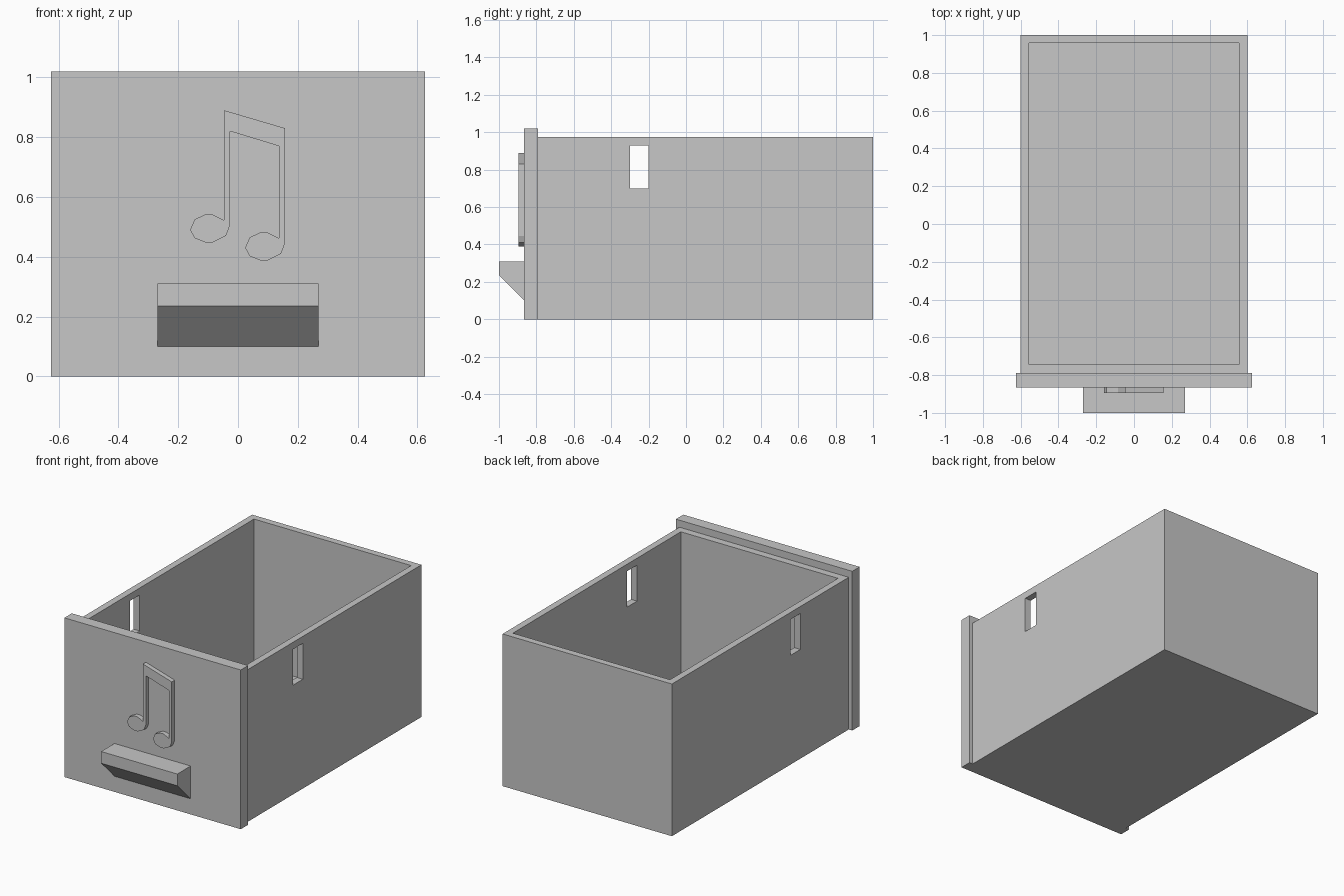
import bpy
import bmesh
from mathutils import Vector

cube = bpy.data.objects.get("Cube")
if cube:
    bpy.data.objects.remove(cube, do_unlink=True)

grey = bpy.data.materials.new("plain_grey")
grey.use_nodes = True
COLOUR = (0.57, 0.57, 0.57, 1)
grey.diffuse_color = COLOUR
grey.node_tree.nodes["Principled BSDF"].inputs["Base Color"].default_value = COLOUR


def prism(name, outline, direction):
    """Extrude a closed outline of 3D points along a direction."""
    bm = bmesh.new()
    face = bm.faces.new([bm.verts.new(p) for p in outline])
    result = bmesh.ops.extrude_face_region(bm, geom=[face], use_keep_orig=True)
    moved = [v for v in result["geom"] if isinstance(v, bmesh.types.BMVert)]
    bmesh.ops.translate(bm, verts=moved, vec=Vector(direction))
    bmesh.ops.recalc_face_normals(bm, faces=bm.faces)
    mesh = bpy.data.meshes.new(name)
    bm.to_mesh(mesh)
    bm.free()
    mesh.materials.append(grey)
    obj = bpy.data.objects.new(name, mesh)
    bpy.context.collection.objects.link(obj)
    return obj


def box(name, x, y, z):
    """Box from a half width and y and z ranges, symmetric about x = 0."""
    outline = [(-x, y[0], z[0]), (x, y[0], z[0]), (x, y[1], z[0]), (-x, y[1], z[0])]
    return prism(name, outline, (0, 0, z[1] - z[0]))


def cut(target, cutter):
    """Subtract the cutter from the target and discard it."""
    mod = target.modifiers.new("cut", "BOOLEAN")
    mod.operation = "DIFFERENCE"
    mod.solver = "EXACT"
    mod.object = cutter
    bpy.context.view_layer.objects.active = target
    bpy.ops.object.modifier_apply(modifier=mod.name)
    bpy.data.objects.remove(cutter, do_unlink=True)


# Open tray with a slot through both side walls
tray = box("drawer_tray", 0.6, (-0.79, 1), (0, 0.975))
cut(tray, box("cavity_cutter", 0.557, (-0.743, 0.957), (0.043, 1.2)))
cut(tray, box("slot_cutter", 0.8, (-0.3, -0.2), (0.70, 0.93)))

# Front panel, slightly wider and taller than the tray
FRONT = -0.865
box("front_panel", 0.625, (FRONT, -0.79), (0, 1.02))

# Wedge-shaped pull handle
handle = [(FRONT, 0.31), (-1, 0.31), (-1, 0.235), (FRONT, 0.1)]
prism("pull_handle", [(-0.27, y, z) for y, z in handle], (0.54, 0, 0))

# Raised beamed-note ornament: two matching heads joined by stems and a beam
head = [(-0.027, 0.505), (-0.04, 0.47), (-0.085, 0.448), (-0.11, 0.448),
        (-0.145, 0.462), (-0.16, 0.49), (-0.145, 0.525), (-0.11, 0.541),
        (-0.085, 0.541), (-0.047, 0.522)]
second_head = [(x + 0.184, z - 0.06) for x, z in head]
note = head + [(-0.047, 0.89), (0.157, 0.83)] + second_head + [(0.137, 0.77), (-0.027, 0.82)]
prism("note_ornament", [(x, FRONT, z) for x, z in note], (0, -0.03, 0))
